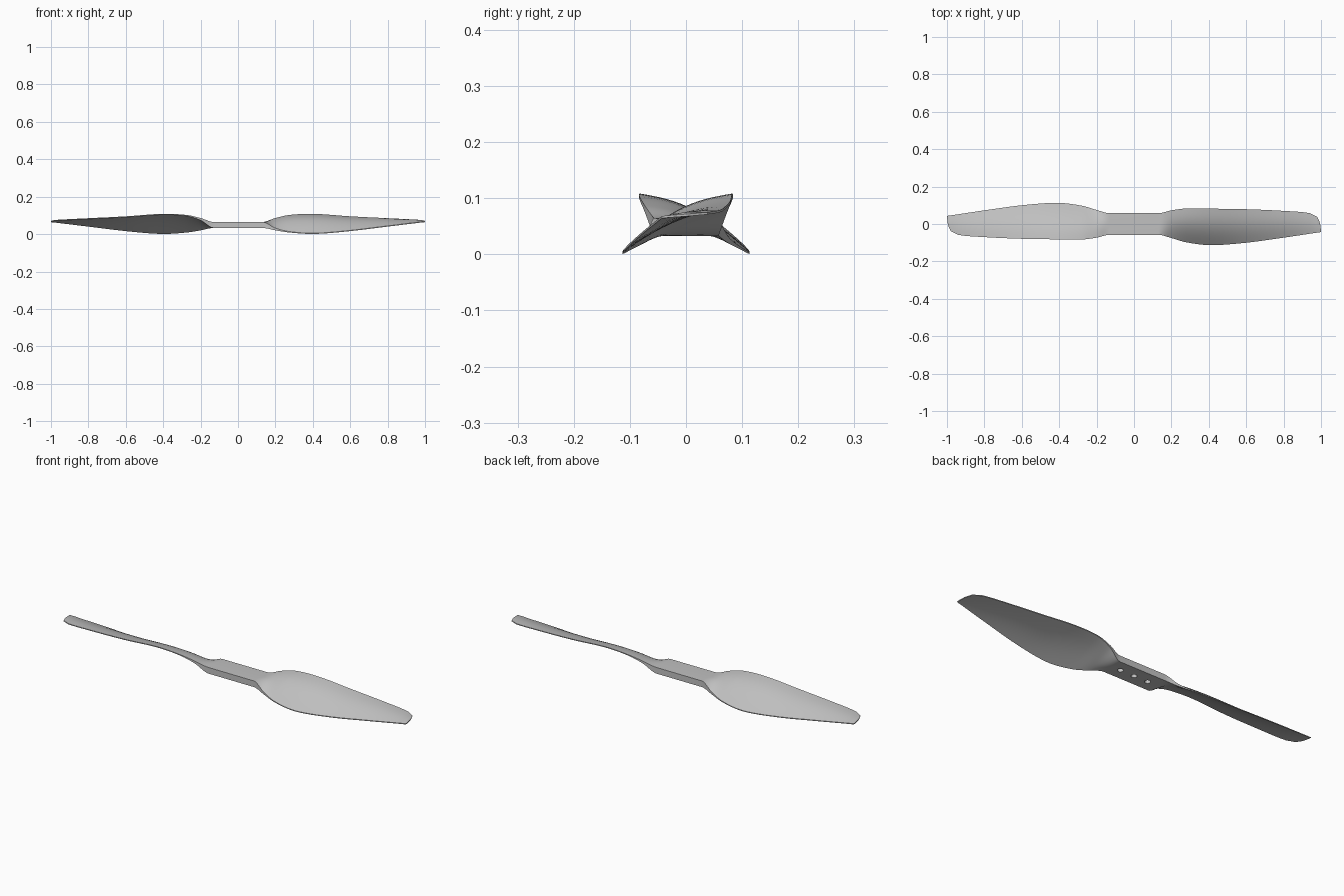
import bpy, bmesh
from math import sin, pi

cube = bpy.data.objects.get("Cube")
if cube:
    bpy.data.objects.remove(cube)

grey = bpy.data.materials.new("light_grey_plastic")
grey.use_nodes = True
colour = (0.53, 0.53, 0.53, 1)
grey.diffuse_color = colour
grey.node_tree.nodes["Principled BSDF"].inputs["Base Color"].default_value = colour

# Blade stations: x, front y, front low z, back y, back high z, edge thickness, camber
STATIONS = [
    (.13, -.058, .033, .058, .065, .032, 0),
    (.20, -.075, .020, .073, .086, .012, .012),
    (.28, -.098, .008, .083, .103, .005, .021),
    (.41, -.113, .001, .082, .108, .004, .022),
    (.60, -.100, .016, .079, .095, .004, .016),
    (.80, -.073, .040, .070, .085, .004, .010),
    (.94, -.052, .057, .058, .078, .004, .006),
    (.98, -.046, .062, .038, .075, .004, .004),
    (.995, -.044, .063, .005, .072, .004, .002),
    (1.0, -.043, .064, -.036, .069, .004, 0),
]
ACROSS = 16
STEPS = 6


def slopes(col):
    """Tangents per station, flat where the blade leaves the hub."""
    out = [0]
    for i in range(1, len(STATIONS)):
        a, b = STATIONS[i - 1], STATIONS[min(i + 1, len(STATIONS) - 1)]
        out.append((b[col] - a[col]) / (b[0] - a[0]))
    return out


def smooth_stations():
    tangents = [slopes(c) for c in range(7)]
    result = [STATIONS[0]]
    for i in range(len(STATIONS) - 1):
        a, b = STATIONS[i], STATIONS[i + 1]
        h = b[0] - a[0]
        for s in range(1, STEPS + 1):
            u = s / STEPS
            row = [a[0] + h * u]
            for c in range(1, 7):
                m0, m1 = tangents[c][i], tangents[c][i + 1]
                if i >= len(STATIONS) - 4:      # keep the small tip steps straight
                    m0 = m1 = (b[c] - a[c]) / h
                row.append((2*u**3 - 3*u**2 + 1) * a[c] + (u**3 - 2*u**2 + u) * h * m0
                           + (3*u**2 - 2*u**3) * b[c] + (u**3 - u**2) * h * m1)
            result.append(row)
    return result


def section(row):
    """Upper and lower curve of one cambered section, front to back."""
    x, yf, zf, yb, zb, edge, camber = row
    top, low = [], []
    for k in range(ACROSS + 1):
        t = k / ACROSS
        y = yf + (yb - yf) * t
        z = zf + (zb - edge - zf) * t
        bulge = camber * sin(pi * t)
        low.append((x, y, z + 0.5 * bulge))
        top.append((x, y, z + edge + bulge))
    return top, low


# Propeller body: one loft from tip to tip, the second half turned about z
half = [section(r) for r in smooth_stations()]


def turned(points):
    return [(-x, -y, z) for x, y, z in reversed(points)]


sections = [(turned(t), turned(l)) for t, l in reversed(half)] + half
bm = bmesh.new()
rings = [[bm.verts.new(p) for p in top + low[::-1]] for top, low in sections]
count = len(rings[0])
for a, b in zip(rings, rings[1:]):
    for k in range(count):
        n = (k + 1) % count
        bm.faces.new((a[k], b[k], b[n], a[n]))
bm.faces.new(rings[0])
bm.faces.new(rings[-1])
bmesh.ops.recalc_face_normals(bm, faces=bm.faces)
mesh = bpy.data.meshes.new("propeller")
bm.to_mesh(mesh)
bm.free()
mesh.materials.append(grey)
propeller = bpy.data.objects.new("propeller", mesh)
bpy.context.collection.objects.link(propeller)

# Three blind mounting holes in the underside of the hub
for x in (-.08, 0, .08):
    bpy.ops.mesh.primitive_cylinder_add(vertices=24, radius=.014, depth=.04, location=(x, 0, .033))
    cutter = bpy.context.object
    cutter.name = "hole_cutter"
    cutter.hide_render = True
    cutter.data.materials.append(grey)
    cut = propeller.modifiers.new("hole", "BOOLEAN")
    cut.operation = "DIFFERENCE"
    cut.solver = "EXACT"
    cut.object = cutter
    bpy.context.view_layer.objects.active = propeller
    bpy.ops.object.modifier_apply(modifier=cut.name)
    bpy.data.objects.remove(cutter)

# Smooth blades with crisp hub and rim edges
bpy.ops.object.select_all(action="DESELECT")
propeller.select_set(True)
bpy.context.view_layer.objects.active = propeller
bpy.ops.object.shade_smooth_by_angle(angle=0.6)
